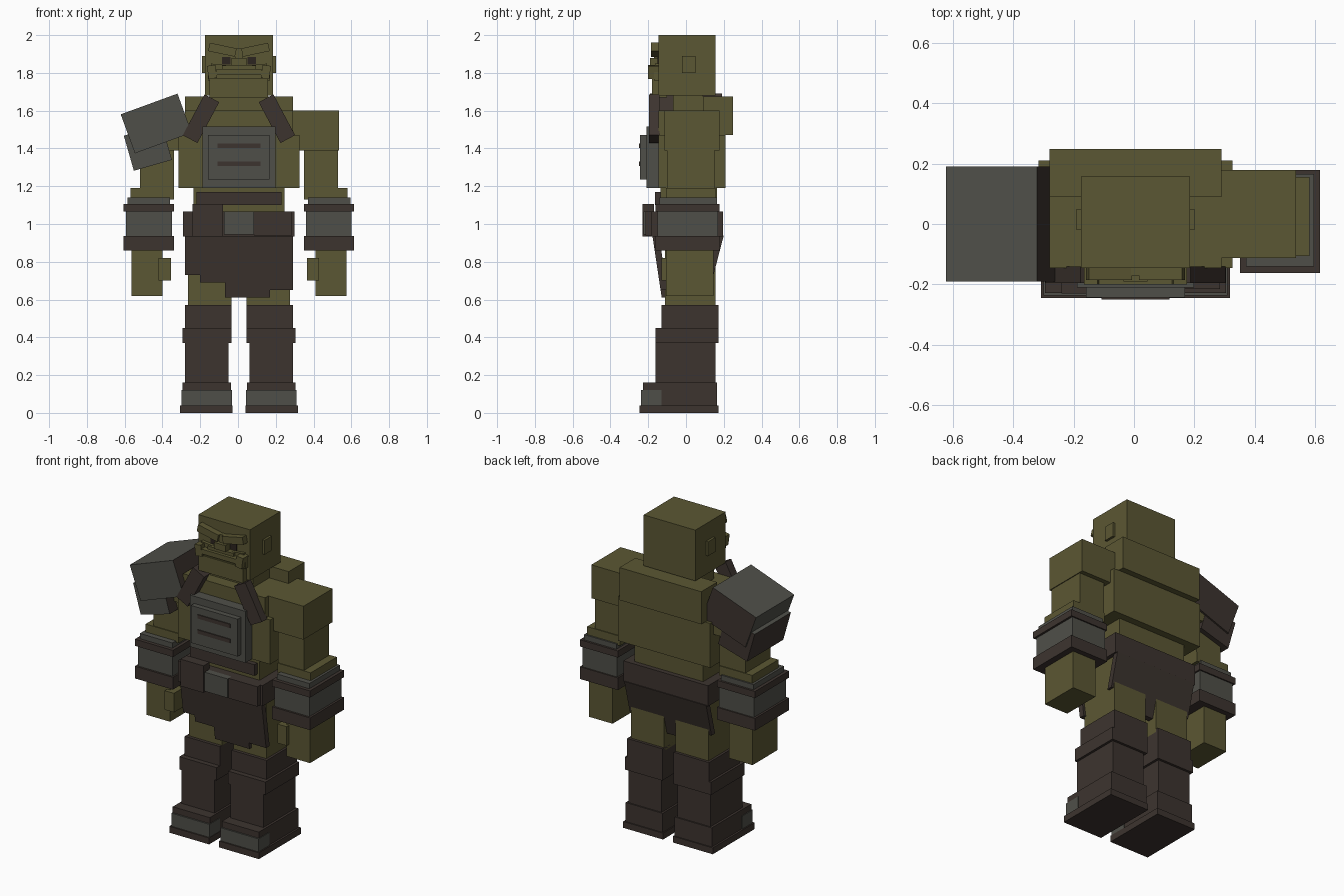
import bpy
import bmesh
from math import radians
from mathutils import Matrix, Vector

if "Cube" in bpy.data.objects:
    bpy.data.objects.remove(bpy.data.objects["Cube"], do_unlink=True)

CENTRE = .005  # symmetry line of the body


def material(name, red, green, blue):
    mat = bpy.data.materials.new(name)
    mat.use_nodes = True
    colour = (red, green, blue, 1)
    mat.diffuse_color = colour
    mat.node_tree.nodes["Principled BSDF"].inputs["Base Color"].default_value = colour
    return mat


skin = material("olive_skin", .105, .095, .033)
leather = material("dark_leather", .046, .034, .028)
iron = material("dull_iron", .078, .078, .066)
shadow = material("eye_dark", .025, .018, .014)


def finish(name, bm, *materials):
    bmesh.ops.recalc_face_normals(bm, faces=bm.faces)
    mesh = bpy.data.meshes.new(name)
    bm.to_mesh(mesh)
    bm.free()
    for mat in materials:
        mesh.materials.append(mat)
    obj = bpy.data.objects.new(name, mesh)
    bpy.context.collection.objects.link(obj)
    return obj


def box(name, mat, x, y, z, tilt=0):
    """Box from (low, high) ranges, tilted about the y axis (degrees)."""
    ranges = (x, y, z)
    size = Vector([high - low for low, high in ranges])
    middle = Vector([(low + high) / 2 for low, high in ranges])
    bm = bmesh.new()
    bmesh.ops.create_cube(bm, size=1, matrix=Matrix.Diagonal(size).to_4x4())
    obj = finish(name, bm, mat)
    obj.location = middle
    obj.rotation_euler.y = radians(tilt)
    return obj


def pair(name, mat, x, y, z, tilt=0):
    """Same box on both sides; x is measured outward from the centre."""
    low, high = x
    box("left_" + name, mat, (CENTRE + low, CENTRE + high), y, z, tilt)
    box("right_" + name, mat, (CENTRE - high, CENTRE - low), y, z, -tilt)


def centred(name, mat, half, y, z):
    return box(name, mat, (CENTRE - half, CENTRE + half), y, z)


# Head and face
centred("head", skin, .18, (-.145, .157), (1.68, 2))
centred("neck", skin, .15, (-.07, .09), (1.58, 1.7))
centred("chin", skin, .155, (-.18, -.1), (1.67, 1.77))
centred("jaw", skin, .165, (-.17, -.1), (1.76, 1.82))
centred("lower_lip", skin, .12, (-.2, -.14), (1.79, 1.82))
centred("upper_lip", skin, .09, (-.18, -.14), (1.82, 1.84))
centred("nose_bridge", skin, .02, (-.17, -.14), (1.85, 1.93))
centred("nose_tip", skin, .04, (-.19, -.14), (1.84, 1.88))
pair("ear", skin, (.17, .195), (-.02, .05), (1.8, 1.89))
pair("brow", skin, (.015, .16), (-.185, -.14), (1.9, 1.945), -12)
pair("eye", shadow, (.045, .09), (-.15, -.14), (1.845, 1.885))
pair("cheek", skin, (.07, .15), (-.165, -.14), (1.81, 1.845), -6)
pair("mouth_tusk", skin, (.12, .165), (-.2, -.14), (1.77, 1.84), 8)

# Torso
centred("lower_chest", skin, .32, (-.145, .21), (1.19, 1.47))
centred("upper_chest", skin, .285, (-.145, .11), (1.4, 1.6))
centred("back_hump", skin, .285, (.09, .248), (1.47, 1.675))
centred("waist", skin, .24, (-.135, .165), (.9, 1.2))

# Chest armour
centred("chest_plate", iron, .193, (-.21, -.14), (1.19, 1.515))
centred("chest_plate_raised", iron, .163, (-.243, -.2), (1.235, 1.47))
for height in (1.32, 1.415):
    centred("chest_slot", leather, .113, (-.249, -.24), (height - .012, height + .012))
pair("chest_strap", leather, (.157, .245), (-.195, -.14), (1.435, 1.68), -28)

# Shoulder guard on the right arm
outer = box("shoulder_guard_upper", iron, (-.593, -.273), (-.19, .19), (1.422, 1.642), -20)
lower = box("shoulder_guard_lower", iron, (-.582, -.372), (-.18, .18), (1.307, 1.5), -16)
for guard in (outer, lower):
    guard.data.materials.append(leather)
    for face in guard.data.polygons:
        direction = face.normal
        if direction.x > .5 or direction.y > .5 or direction.z < -.5:
            face.material_index = 1
for face in lower.data.polygons:
    if face.normal.x < -.5:
        face.material_index = 1

# Arms and forearm guards
box("left_shoulder", skin, (.29, .535), (-.113, .178), (1.39, 1.6))
box("right_shoulder", skin, (-.5, -.29), (-.113, .178), (1.39, 1.52))
pair("upper_arm", skin, (.345, .525), (-.1, .15), (1.17, 1.4))
pair("elbow", skin, (.345, .575), (-.105, .155), (1.13, 1.19))
pair("forearm_rim", iron, (.365, .59), (-.14, .165), (1.1, 1.14))
pair("forearm_guard", iron, (.355, .597), (-.15, .17), (.92, 1.08))
pair("forearm_upper_band", leather, (.345, .61), (-.162, .178), (1.065, 1.107))
pair("forearm_lower_band", leather, (.345, .61), (-.162, .178), (.86, .937))
pair("hand", skin, (.405, .57), (-.105, .145), (.62, .88))
pair("thumb", skin, (.36, .425), (-.13, -.03), (.7, .82))

# Belt
centred("upper_belt", leather, .225, (-.165, -.1), (1.1, 1.17))
centred("belt", leather, .295, (-.185, .195), (.935, 1.065))
centred("belt_buckle", iron, .08, (-.225, -.17), (.945, 1.065))
box("belt_pouch", leather, (-.24, -.08), (-.23, -.17), (.935, 1.105))
box("belt_panel", leather, (.085, .285), (-.215, -.17), (.94, 1.065))


# Ragged skirt flaps, leaning inward towards the hem
def flap(name, y_top, lean, thickness, steps):
    top = .94
    outline = [(steps[0][0], top)]
    for low, high, hem in steps:
        outline += [(low, hem), (high, hem)]
    outline.append((steps[-1][1], top))
    bm = bmesh.new()
    verts = [bm.verts.new((x, y_top + (top - z) * lean, z)) for x, z in outline]
    face = bm.faces.new(verts)
    result = bmesh.ops.extrude_face_region(bm, geom=[face], use_keep_orig=True)
    moved = [v for v in result["geom"] if isinstance(v, bmesh.types.BMVert)]
    bmesh.ops.translate(bm, verts=moved, vec=(0, thickness, 0))
    finish(name, bm, leather)


flap("front_skirt", -.178, .15, .035,
     [(-.28, -.2, .73), (-.2, -.07, .69), (-.07, .17, .61), (.17, .29, .65)])
flap("back_skirt", .2, -.26, -.035,
     [(-.28, -.2, .73), (-.2, -.1, .68), (-.1, .08, .65), (.08, .18, .69), (.18, .29, .73)])

# Legs and boots
pair("thigh", skin, (.04, .27), (-.11, .155), (.55, .95))
pair("boot_top", leather, (.04, .285), (-.13, .172), (.44, .57))
pair("boot_cuff", leather, (.04, .3), (-.162, .172), (.37, .45))
pair("boot_shin", leather, (.055, .285), (-.162, .157), (.14, .39))
pair("boot_foot", leather, (.042, .3), (-.228, .165), (.03, .16))
pair("toe_cap", iron, (.038, .304), (-.237, -.13), (.04, .122))
pair("boot_sole", leather, (.035, .312), (-.245, .172), (0, .04))
